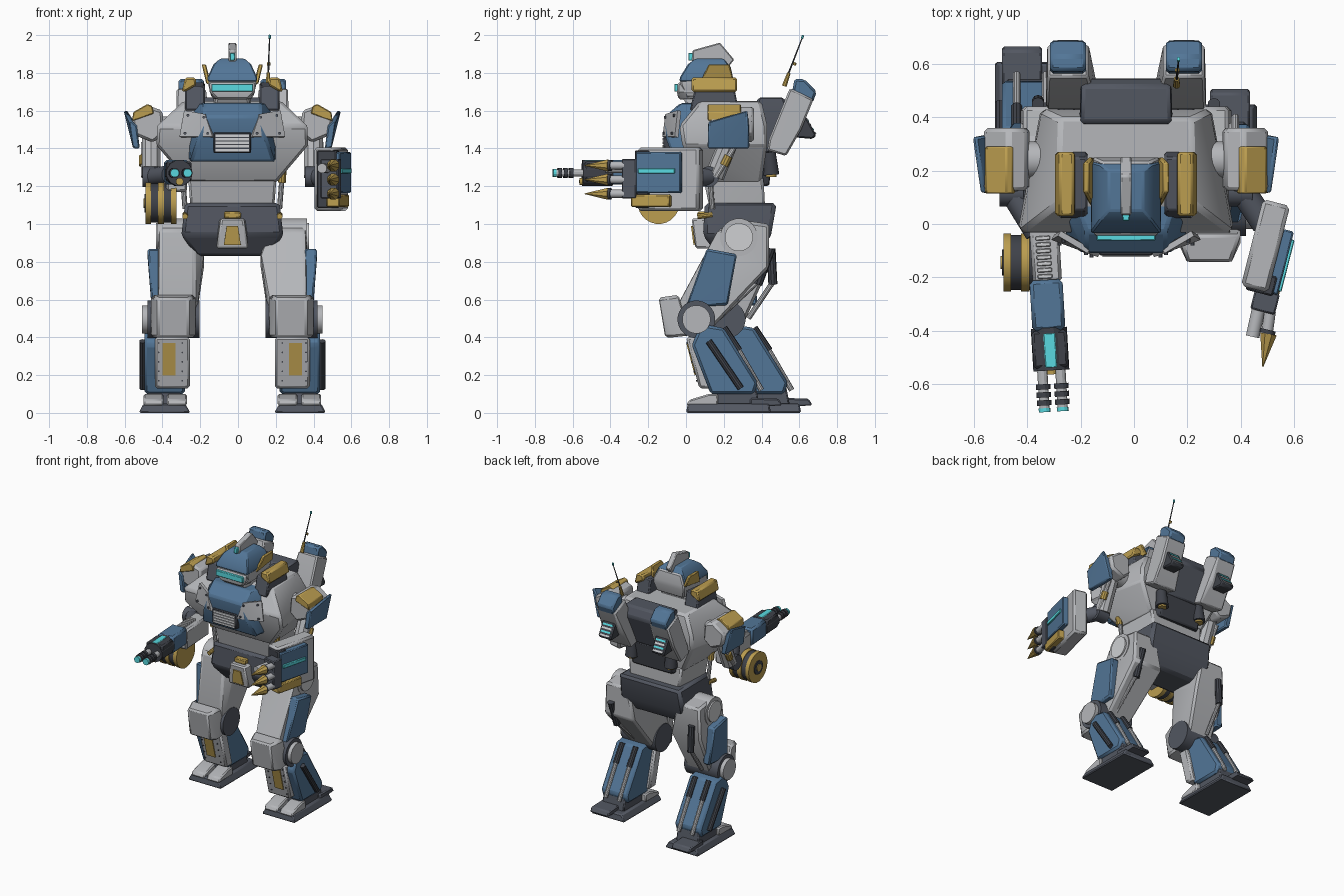
import bpy, bmesh, math
from mathutils import Matrix, Vector

if "Cube" in bpy.data.objects:
    bpy.data.objects.remove(bpy.data.objects["Cube"], do_unlink=True)

PALETTE = {
    "light_grey": (.46, .47, .49), "steel_blue": (.085, .18, .31),
    "slate": (.085, .095, .12), "gold": (.5, .34, .08),
    "cyan": (.1, .7, .75), "dark_metal": (.05, .055, .068),
    "pale_metal": (.62, .63, .65),
}
MATS = {}
for key, rgb in PALETTE.items():
    m = bpy.data.materials.new(key)
    m.use_nodes = True
    m.diffuse_color = (*rgb, 1)
    m.node_tree.nodes["Principled BSDF"].inputs["Base Color"].default_value = (*rgb, 1)
    MATS[key] = m
GREY, BLUE, SLATE, GOLD, CYAN, DARK, PALE = PALETTE

BODY = Matrix.Translation((-.03, 0, 0))   # body midline
frame = BODY


def hull(name, points, mat, bevel=.008):
    """Convex solid around points, with chamfered edges."""
    bm = bmesh.new()
    for p in points:
        bm.verts.new(frame @ Vector(p))
    res = bmesh.ops.convex_hull(bm, input=bm.verts)
    spare = {g for g in res["geom_interior"] + res["geom_unused"] if isinstance(g, bmesh.types.BMVert)}
    bmesh.ops.delete(bm, geom=list(spare), context="VERTS")
    bmesh.ops.dissolve_limit(bm, angle_limit=.02, verts=bm.verts, edges=bm.edges)
    bmesh.ops.recalc_face_normals(bm, faces=bm.faces)
    for f in bm.faces:
        f.smooth = True
    for e in bm.edges:
        e.smooth = e.calc_face_angle(0) < .45
    me = bpy.data.meshes.new(name)
    bm.to_mesh(me)
    bm.free()
    me.materials.append(MATS[mat])
    ob = bpy.data.objects.new(name, me)
    bpy.context.collection.objects.link(ob)
    if bevel:
        mod = ob.modifiers.new("chamfer", "BEVEL")
        mod.width, mod.segments = bevel, 1
    return ob


def prism(name, x0, x1, profile, mat, bevel=.008):
    """Side profile (y, z) stretched from x0 to x1."""
    return hull(name, [(x, y, z) for x in (x0, x1) for y, z in profile], mat, bevel)


def box(name, x, y, z, mat, bevel=.006):
    return prism(name, *x, [(a, b) for a in y for b in z], mat, bevel)


def loft(name, sections, mat, bevel=.01):
    """Sections: height, front half width, back half width, front y, back y."""
    pts = []
    for z, wf, wb, y0, y1 in sections:
        pts += [(-wf, y0, z), (wf, y0, z), (-wb, y1, z), (wb, y1, z)]
    return hull(name, pts, mat, bevel)


def rod(name, p, q, r, mat, r2=None, sides=16):
    """Round bar or cone from p to q."""
    p, q = Vector(p), Vector(q)
    rot = (q - p).to_track_quat("Z", "Y")
    pts = []
    for end, rad in ((p, r), (q, r if r2 is None else r2)):
        for i in range(sides):
            a = math.tau * (i + .5) / sides
            pts.append(end + rot @ Vector((rad * math.cos(a), rad * math.sin(a), 0)))
    return hull(name, pts, mat, 0)


def panel(name, corners, mat, thick=.009):
    """Thin plate centred on a quad."""
    c = [Vector(p) for p in corners]
    n = (c[1] - c[0]).cross(c[2] - c[0]).normalized() * thick / 2
    return hull(name, [p + d for p in c for d in (n, -n)], mat, 0)


def leg(s, side, d):
    """One leg; d moves knee and foot back along the stride."""
    def x(*v):
        return [s * a for a in v]

    def slide(*pts):
        return [(y + d, z) for y, z in pts]
    # foot
    foot = [(s * a, y + d, 0) for a in (.222, .495) for y in (0, .45)]
    foot += [(s * a, y + d, .05) for a in (.25, .47) for y in (.01, .44)]
    hull(side + "_sole", foot, SLATE)
    for i, a in enumerate((.24, .365)):
        prism(f"{side}_toe_{i}", *x(a, a + .105), slide((0, .04), (.02, .07), (.12, .1), (.17, .1), (.17, .04)), GREY)
    prism(side + "_ankle", *x(.27, .45), slide((.13, .04), (.14, .14), (.37, .14), (.39, .04)), SLATE)
    prism(side + "_heel", *x(.315, .465), slide((.34, .03), (.34, .08), (.49, .075), (.51, .04)), SLATE)
    # shin
    prism(side + "_shin", *x(.25, .465), slide((.03, .36), (.08, .47), (.2, .45), (.38, .16), (.36, .1), (.13, .1)), BLUE, .014)
    prism(side + "_shin_plate", *x(.225, .41), slide((0, .4), (.07, .13), (.15, .13), (.08, .4)), GREY, .012)
    panel(side + "_shin_inset", [(s * a, y + d, z) for a, y, z in
          ((.3, .006, .37), (.37, .006, .37), (.37, .05, .2), (.3, .05, .2))], GOLD)
    for i in range(5):
        for a in (.265, .39):
            z = .17 + i * .05
            y = d + (.4 - z) * .26
            rod(f"{side}_shin_bolt_{i}", (s * a, y, z), (s * a, y - .006, z), .005, DARK, sides=6)
    for a in (.3, .41):
        rod(side + "_calf_sleeve", (s * a, .2 + d, .45), (s * a, .28 + d, .33), .02, DARK, sides=10)
        rod(side + "_calf_piston", (s * a, .27 + d, .345), (s * a, .4 + d, .12), .015, GREY, sides=10)
    rod(side + "_shin_cylinder", (s * .475, .12 + d, .38), (s * .475, .29 + d, .13), .018, DARK, sides=10)
    # knee
    rod(side + "_knee_joint", (s * .175, .055 + d, .495), (s * .45, .055 + d, .495), .1, SLATE, sides=24)
    rod(side + "_knee_disc", (s * .44, .055 + d, .495), (s * .478, .055 + d, .495), .075, GREY, sides=24)
    guard = [(s * a, y, z) for a in (.23, .395) for y, z in slide((-.145, .61), (-.11, .4))]
    guard += [(s * a, y, z) for a in (.195, .43) for y, z in slide((-.04, .625), (.02, .41), (-.07, .4))]
    hull(side + "_knee_guard", guard, GREY, .012)
    # thigh
    thigh = [(s * a, y, z) for a in (.2, .385) for y, z in ((.17, .97), (.3, 1.02), (.44, 1.0))]
    thigh += [(s * a, y, z) for a in (.15, .395) for y, z in ((.12 + d / 2, .84), (.44, .77))]
    thigh += [(s * a, y, z) for a in (.2, .39) for y, z in slide((-.04, .58), (-.03, .45), (.13, .44))]
    hull(side + "_thigh", thigh, GREY, .014)
    plate = [(s * a, y, z) for a in (.38, .45) for y, z in ((.11 + d / 2, .87), (.27 + d / 2, .84))]
    plate += [(s * a, y, z) for a in (.37, .428) for y, z in slide((.22, .57), (0, .56))]
    hull(side + "_thigh_panel", plate, BLUE, .01)
    rod(side + "_hip_joint", (s * .18, .28, .93), (s * .395, .28, .93), .1, GREY, sides=20)
    rod(side + "_hip_disc", (s * .39, .28, .93), (s * .405, .28, .93), .075, PALE, sides=20)
    rod(side + "_thigh_sleeve", (s * .33, .45, .87), (s * .33, .38 + d / 2, .68), .024, DARK, sides=10)
    rod(side + "_thigh_piston", (s * .33, .385 + d / 2, .7), (s * .33, .17 + d, .5), .014, GREY, sides=10)


leg(1, "left", 0)
leg(-1, "right", .16)

# pelvis and waist
loft("pelvis", [(.83, .19, .18, .17, .38), (.94, .27, .26, .09, .45), (1.11, .25, .25, .1, .48)], SLATE, .018)
loft("waist", [(1.06, .22, .2, .13, .42), (1.25, .235, .22, .09, .41)], GREY, .012)
loft("crotch_guard", [(.87, .085, .08, .05, .2), (1.03, .06, .07, .03, .12)], GREY)
panel("crotch_inset", [(-.045, .044, .89), (.045, .044, .89), (.03, .031, .99), (-.03, .031, .99)], GOLD)
box("belt_buckle", (-.045, .045), (.06, .12), (1.03, 1.065), GOLD)

# torso
loft("torso", [(1.22, .235, .22, .09, .4), (1.42, .405, .32, -.02, .43), (1.52, .4, .315, -.035, .43),
               (1.65, .26, .25, .07, .4)], GREY, .016)
loft("chest_plate", [(1.33, .22, .235, -.06, .08), (1.45, .18, .23, -.105, 0), (1.57, .15, .22, -.11, .02),
                     (1.64, .15, .19, -.03, .1)], BLUE, .012)
box("chest_vent", (-.1, .1), (-.118, -.08), (1.375, 1.485), DARK)
for i in range(5):
    z = 1.385 + i * .019
    box(f"vent_slat_{i}", (-.088, .088), (-.124, -.11), (z, z + .013), PALE, 0)
loft("back_pack", [(1.37, .17, .16, .36, .46), (1.6, .175, .17, .36, .55), (1.67, .17, .165, .38, .52)], SLATE, .014)
loft("lower_back", [(1.2, .2, .16, .36, .44), (1.38, .2, .17, .36, .46)], DARK)

# head: grey skull and jaw under a blue cap
loft("neck", [(1.6, .1, .1, .02, .2), (1.69, .08, .1, -.03, .2)], GREY)
loft("skull", [(1.67, .11, .11, 0, .23), (1.74, .128, .128, -.03, .25), (1.77, .125, .125, -.03, .25),
               (1.84, .09, .09, .1, .235)], GREY, .008)
loft("helmet_cap", [(1.755, .132, .13, -.036, .235), (1.78, .13, .128, -.03, .232), (1.845, .1, .1, .01, .225),
                    (1.875, .065, .065, .05, .2)], BLUE, .008)
loft("face_plate", [(1.66, .08, .1, -.04, .05), (1.7, .12, .12, -.048, .06), (1.75, .12, .12, -.045, .05)], GREY)
box("visor", (-.11, .11), (-.062, -.02), (1.702, 1.742), CYAN, .003)
prism("head_crest", -.021, .021, [(.03, 1.82), (.035, 1.92), (.18, 1.96), (.255, 1.87), (.2, 1.8)], GREY, .006)
box("crest_light", (-.013, .013), (.012, .05), (1.865, 1.905), CYAN, .003)

for s, side in ((1, "left"), (-1, "right")):
    def pts(*p):
        return [(s * a, y, z) for a, y, z in p]

    def slab(name, xz, y0, y1, mat, bevel=.01):
        return hull(f"{side}_{name}", [(s * a, y, z) for a, z in xz for y in (y0, y1)], mat, bevel)
    # head and collar details
    hull(side + "_ear_fin", pts(*[(a + t, y, z) for t in (0, .022) for a, y, z in
         ((.115, .07, 1.74), (.14, .12, 1.845), (.14, .23, 1.845), (.12, .25, 1.77))]), GOLD, .005)
    prism(side + "_collar_block", s * .145, s * .25, [(.02, 1.6), (.05, 1.73), (.25, 1.75), (.28, 1.6)], SLATE)
    slab("collar_plate", ((.19, 1.735), (.195, 1.775), (.25, 1.775), (.268, 1.7), (.25, 1.7)), .03, .27, GOLD)
    # bolted chest armour
    panel(side + "_chest_armour", pts((.275, -.05, 1.46), (.25, -.035, 1.6), (.14, -.1, 1.58), (.1, -.115, 1.46)), GREY, .022)
    for a, y, z in ((.25, -.063, 1.48), (.235, -.052, 1.575), (.15, -.098, 1.565), (.13, -.107, 1.48)):
        rod(side + "_chest_bolt", (s * a, y, z), (s * a, y - .018, z), .008, SLATE, sides=8)
    # thruster pod
    pod = [(a, y, z) for a in (.14, .295) for y, z in ((.55, 1.72), (.675, 1.66), (.61, 1.5))]
    pod += [(a, y, z) for a in (.11, .3) for y, z in ((.53, 1.36), (.43, 1.39), (.44, 1.45))]
    hull(side + "_thruster_pod", pts(*pod), GREY, .014)
    prism(side + "_thruster_cap", s * .15, s * .285, [(.56, 1.69), (.575, 1.77), (.63, 1.765), (.692, 1.7), (.67, 1.64)], BLUE, .012)
    prism(side + "_thruster_vent", s * .165, s * .27, [(.6, 1.56), (.635, 1.57), (.69, 1.47), (.67, 1.45), (.56, 1.46)], DARK)
    for i in range(4):
        y, z = .644 + i * .0125, 1.553 - i * .022
        panel(f"{side}_vent_louvre_{i}", pts((.178, y, z), (.257, y, z), (.257, y + .006, z - .011), (.178, y + .006, z - .011)),
              PALE if i % 2 else CYAN, .006)
    rod(side + "_nozzle", (s * .16, .44, 1.38), (s * .16, .45, 1.26), .035, DARK, .045)
    rod(side + "_nozzle_ring", (s * .16, .45, 1.27), (s * .16, .45, 1.25), .03, GOLD)
    # waist pistons
    rod(side + "_waist_piston", (s * .27, .12, 1.34), (s * .25, .14, 1.08), .014, GREY, sides=10)
    rod(side + "_waist_collar", (s * .265, .12, 1.28), (s * .262, .125, 1.22), .022, GOLD, sides=10)
    rod(side + "_hip_peg", (s * .25, .06, 1.04), (s * .25, .14, 1.05), .015, GOLD, sides=10)
    # shoulder
    rod(side + "_shoulder_axle", (s * .3, .24, 1.5), (s * .46, .24, 1.5), .07, GREY)
    slab("shoulder_pad", ((.36, 1.48), (.37, 1.6), (.44, 1.625), (.535, 1.56), (.515, 1.47), (.42, 1.43)), .125, .36, GREY, .014)
    slab("shoulder_gold", ((.415, 1.585), (.425, 1.625), (.45, 1.635), (.525, 1.592), (.53, 1.545)), .115, .29, GOLD, .005)
    shield = [(a, y, z) for y in (.115, .335) for a, z in ((.525, 1.4), (.49, 1.4), (.505, 1.52))]
    shield += [(a, y, z) for y, z in ((.12, 1.54), (.27, 1.56), (.325, 1.6)) for a in (z / 2 - .242, z / 2 - .225)]
    hull(side + "_shoulder_shield", pts(*shield), BLUE)
    # upper arm
    rod(side + "_upper_arm", (s * .43, .24, 1.47), (s * .43, .15, 1.25), .052, GREY, sides=10)
    rod(side + "_arm_piston", (s * .47, .27, 1.43), (s * .47, .16, 1.25), .014, PALE, sides=10)
    rod(side + "_arm_collar", (s * .47, .225, 1.36), (s * .47, .2, 1.31), .024, GOLD, sides=10)
    rod(side + "_elbow", (s * .385, .12, 1.25), (s * .475, .12, 1.25), .055, SLATE)

# antenna
rod("antenna_base", (.19, .52, 1.73), (.19, .545, 1.8), .014, GOLD, .01, 8)
rod("antenna_mast", (.19, .54, 1.79), (.197, .615, 1.985), .005, DARK, .003, 8)
rod("antenna_joint", (.193, .573, 1.84), (.193, .578, 1.855), .009, GOLD, sides=8)
rod("antenna_tip", (.197, .614, 1.982), (.197, .62, 2.0), .007, CYAN, sides=8)

# left forearm: armoured claw hand
rod("left_wrist", (.44, .12, 1.25), (.52, 0, 1.24), .05, SLATE)
frame = BODY @ Matrix.Translation((.525, -.085, 1.235)) @ Matrix.Rotation(-.25, 4, "Z")
box("claw_housing", (-.055, .05), (-.165, .17), (-.165, .17), GREY, .014)
box("claw_front_frame", (-.035, .07), (-.175, -.1), (-.15, .155), DARK)
box("claw_side_plate", (.03, .088), (-.165, .08), (-.07, .145), BLUE)
box("claw_light", (.07, .098), (-.15, .05), (.033, .06), CYAN, .003)
box("claw_gold_block", (.02, .092), (-.19, .02), (-.145, -.08), GOLD)
box("claw_palm", (0, .095), (-.24, -.16), (-.1, .11), SLATE)
rod("claw_thumb", (.03, -.2, .06), (.035, -.34, .06), .026, GREY)
for i, z in enumerate((-.075, 0, .075)):
    rod(f"claw_finger_{i}", (.075, -.23, z), (.085, -.32, z), .022, GREY)
    rod(f"claw_knuckle_{i}", (.085, -.3, z), (.085, -.315, z), .03, DARK)
    rod(f"claw_tip_{i}", (.09, -.315, z), (.1, -.44, z), .034, GOLD, .002, 8)

# right forearm: rotary gun
frame = BODY @ Matrix.Translation((-.31, -.05, 1.27)) @ Matrix.Rotation(.06, 4, "Z")
rod("right_wrist", (-.1, .17, -.02), (-.02, .02, -.01), .05, SLATE)
box("gun_forearm", (-.05, .06), (-.17, .12), (-.1, .045), GREY, .012)
for i in range(7):
    y = -.155 + i * .024
    box(f"ammo_link_{i}", (-.03, .025), (y, y + .016), (.03, .06), PALE, .003)
box("gun_shroud", (-.062, .062), (-.35, -.16), (-.06, .068), BLUE, .014)
rod("gun_core", (0, -.34, 0), (0, -.5, 0), .07, DARK, sides=12)
box("gun_frame", (-.066, .066), (-.49, -.35), (-.045, .06), DARK, .01)
box("gun_light", (-.022, .022), (-.49, -.36), (.05, .069), CYAN, .003)
rod("gun_lens", (0, -.48, -.045), (0, -.515, -.045), .02, GOLD, sides=12)
for i, x in enumerate((-.034, .034)):
    rod(f"barrel_{i}", (x, -.48, 0), (x, -.645, 0), .02, GREY, sides=12)
    for y in (-.55, -.58, -.61):
        rod(f"barrel_ring_{i}", (x, y, 0), (x, y - .02, 0), .028, DARK, sides=12)
    rod(f"barrel_tip_{i}", (x, -.64, 0), (x, -.655, 0), .023, CYAN, sides=12)

# ammunition drum: gold flanges and centre band on a dark core
frame = BODY
rod("ammo_drum", (-.455, -.145, 1.11), (-.3, -.145, 1.11), .104, DARK, sides=24)
for i, (x, half) in enumerate(((-.445, .014), (-.378, .016), (-.31, .014))):
    rod(f"drum_band_{i}", (x - half, -.145, 1.11), (x + half, -.145, 1.11), .11, GOLD, sides=24)
rod("drum_hub", (-.465, -.145, 1.11), (-.45, -.145, 1.11), .05, DARK)
rod("drum_cap", (-.47, -.145, 1.11), (-.46, -.145, 1.11), .025, GOLD)
